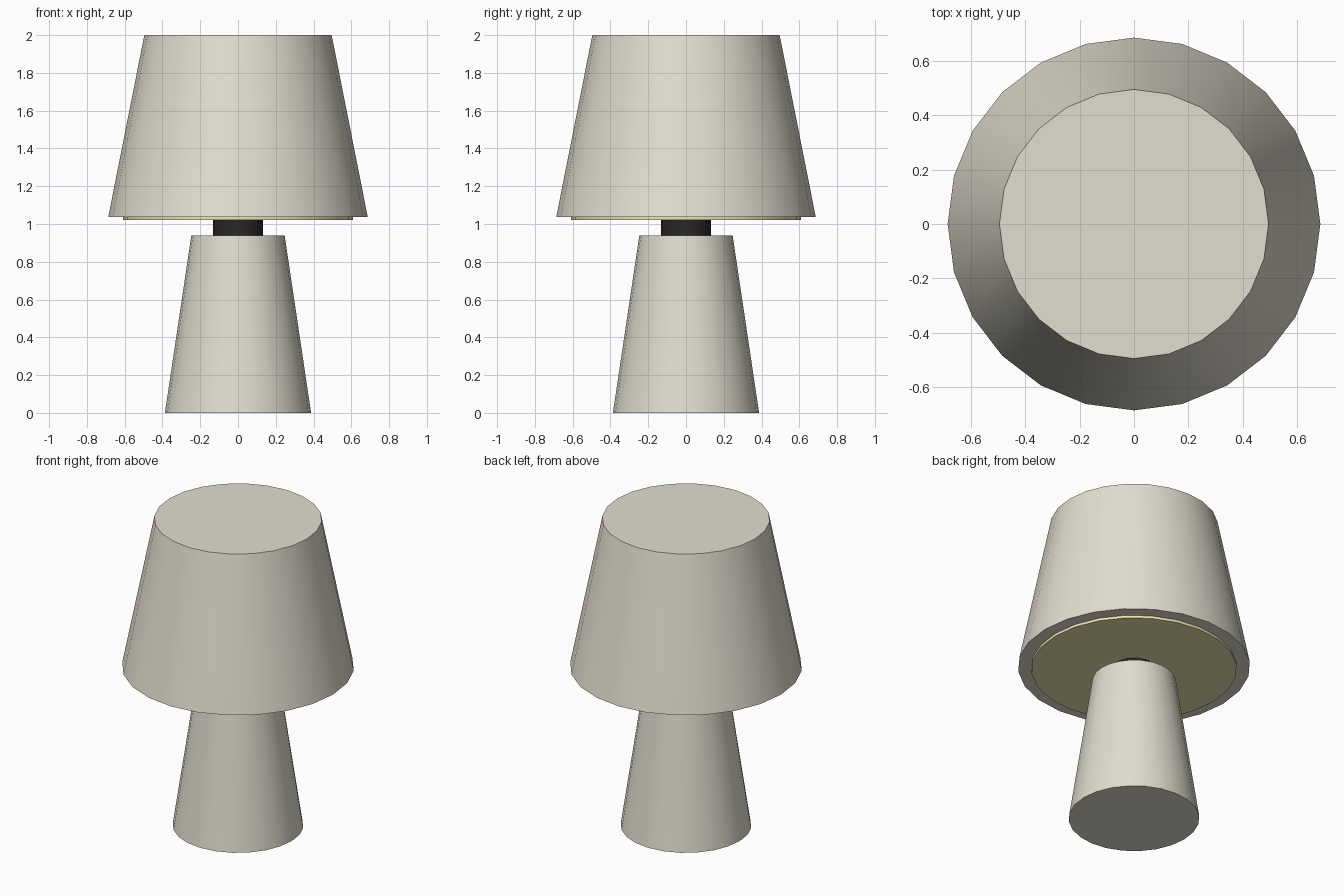
import bpy, math

if "Cube" in bpy.data.objects:
    bpy.data.objects.remove(bpy.data.objects["Cube"])


def material(name, rgb):
    m = bpy.data.materials.new(name)
    m.diffuse_color = (*rgb, 1)
    m.use_nodes = True
    m.node_tree.nodes["Principled BSDF"].inputs["Base Color"].default_value = m.diffuse_color
    return m


def frustum(name, r_bottom, r_top, z0, z1, mat):
    """24-sided capped cone section with smooth sides and sharp rims."""
    bpy.ops.mesh.primitive_cone_add(vertices=24, radius1=r_bottom, radius2=r_top,
                                    depth=z1 - z0, location=(0, 0, (z0 + z1) / 2))
    ob = bpy.context.object
    ob.name = name
    ob.data.materials.append(mat)
    bpy.ops.object.shade_smooth_by_angle(angle=math.radians(30))
    return ob


ceramic = material("ceramic", (0.75, 0.73, 0.62))
fabric = material("fabric", (0.77, 0.73, 0.63))
glow = material("diffuser_cream", (0.85, 0.78, 0.45))
black = material("black_metal", (0.02, 0.02, 0.02))

# Tapered foot, dark neck, light diffuser disc, tapered shade
frustum("base", 0.387, 0.247, 0.0, 0.94, ceramic)
frustum("neck", 0.132, 0.132, 0.94, 1.02, black)
frustum("diffuser", 0.608, 0.608, 1.02, 1.04, glow)
frustum("shade", 0.687, 0.496, 1.037, 2.0, fabric)
